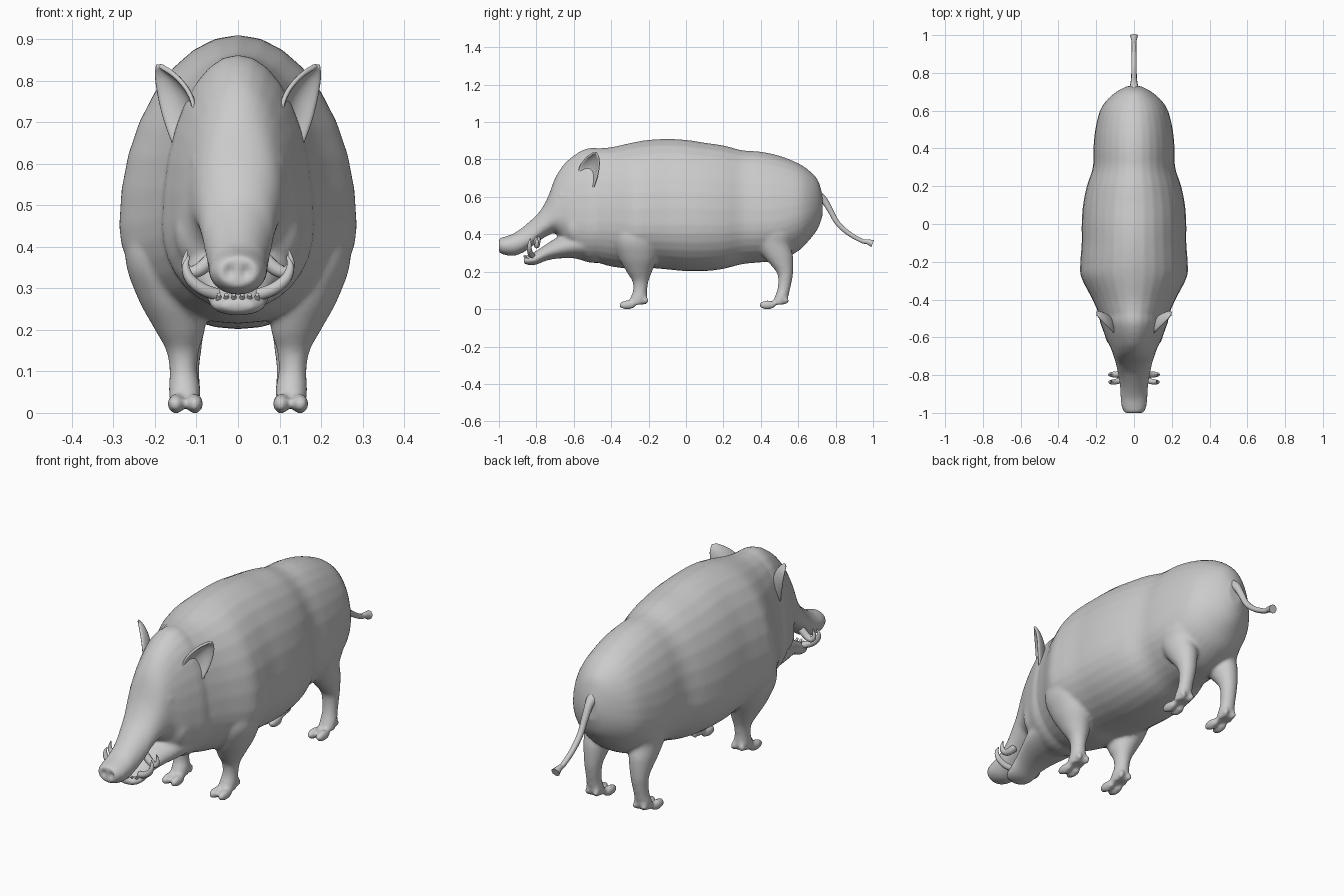
import bpy
import bmesh
import math
from mathutils import Vector

if "Cube" in bpy.data.objects:
    bpy.data.objects.remove(bpy.data.objects["Cube"], do_unlink=True)

# One plain hide colour
hide = bpy.data.materials.new("plain grey")
hide.use_nodes = True
hide.diffuse_color = (0.6, 0.6, 0.6, 1)
hide.node_tree.nodes["Principled BSDF"].inputs["Base Color"].default_value = hide.diffuse_color


def select(objects):
    bpy.ops.object.select_all(action="DESELECT")
    for ob in objects:
        ob.select_set(True)
    bpy.context.view_layer.objects.active = objects[0]


def finish(name, bm):
    bmesh.ops.recalc_face_normals(bm, faces=bm.faces)
    mesh = bpy.data.meshes.new(name)
    bm.to_mesh(mesh)
    bm.free()
    mesh.materials.append(hide)
    mesh.shade_smooth()
    ob = bpy.data.objects.new(name, mesh)
    bpy.context.collection.objects.link(ob)
    return ob


def apply_modifier(ob, kind, **settings):
    mod = ob.modifiers.new(kind.title(), kind)
    for key, value in settings.items():
        setattr(mod, key, value)
    select([ob])
    bpy.ops.object.modifier_apply(modifier=mod.name)


def spline(rows, steps=5):
    """Smooth curve through rows of numbers."""
    result = []
    for i in range(len(rows) - 1):
        a, b, c, d = (rows[max(0, min(len(rows) - 1, i + k))] for k in (-1, 0, 1, 2))
        for s in range(steps):
            t = s / steps
            result.append([q + 0.5 * t * (r - p + t * (2 * p - 5 * q + 4 * r - w
                           + t * (3 * (q - r) + w - p)))
                           for p, q, r, w in zip(a, b, c, d)])
    return result + [list(rows[-1])]


def loft(name, rows, ring, sides=32):
    """Skin closed rings made by ring(row, cosine, sine)."""
    bm = bmesh.new()
    rings = []
    for row in spline(rows):
        angles = [math.tau * k / sides for k in range(sides)]
        rings.append([bm.verts.new(ring(row, math.cos(a), math.sin(a))) for a in angles])
    for lower, upper in zip(rings, rings[1:]):
        for k in range(sides):
            j = (k + 1) % sides
            bm.faces.new((lower[k], lower[j], upper[j], upper[k]))
    bm.faces.new(rings[0])
    bm.faces.new(rings[-1])
    return finish(name, bm)


def trunk_ring(row, c, s):
    y, low, mid, high, half = row
    return (half * c, y, mid + s * (high - mid if s > 0 else mid - low))


def leg_ring(row, c, s):
    z, back, front, inner, outer = row
    return ((inner + outer + c * (outer - inner)) / 2, (back + front + s * (front - back)) / 2, z)


def ball(name, place, size):
    bm = bmesh.new()
    bmesh.ops.create_uvsphere(bm, u_segments=20, v_segments=12, radius=1)
    bmesh.ops.scale(bm, vec=size, verts=bm.verts)
    bmesh.ops.translate(bm, vec=place, verts=bm.verts)
    return finish(name, bm)


def tube(name, rows):
    """Tapered tube through rows of x, y, z, radius."""
    points = spline(rows)
    curve = bpy.data.curves.new(name, "CURVE")
    curve.dimensions = "3D"
    curve.bevel_depth = 1
    curve.bevel_resolution = 3
    curve.use_fill_caps = True
    line = curve.splines.new("POLY")
    line.points.add(len(points) - 1)
    for point, (x, y, z, radius) in zip(line.points, points):
        point.co = (x, y, z, 1)
        point.radius = radius
    curve.materials.append(hide)
    ob = bpy.data.objects.new(name, curve)
    bpy.context.collection.objects.link(ob)
    select([ob])
    bpy.ops.object.convert(target="MESH")
    ob = bpy.context.object
    ob.data.shade_smooth()
    return ob


# Torso: y, bottom, widest height, top, half width
parts = [loft("body", [
    (.73, .5, .55, .61, .035), (.705, .43, .54, .69, .085), (.66, .37, .52, .74, .14),
    (.6, .31, .5, .78, .18), (.5, .26, .47, .82, .205), (.4, .25, .46, .842, .215),
    (.3, .24, .46, .85, .218), (.2, .215, .45, .875, .25), (.1, .203, .45, .89, .27),
    (0, .203, .45, .905, .277), (-.1, .212, .45, .91, .277), (-.2, .22, .45, .905, .284),
    (-.28, .215, .45, .892, .28), (-.4, .228, .46, .866, .22), (-.5, .26, .47, .855, .175),
    (-.58, .3, .48, .81, .14)], trunk_ring)]

# Head, tapering to the snout disc
parts.append(loft("head", [
    (-.4, .25, .45, .85, .18), (-.5, .247, .45, .863, .183), (-.56, .262, .46, .846, .165),
    (-.62, .285, .47, .806, .142), (-.66, .36, .5, .765, .122), (-.7, .405, .49, .7, .108),
    (-.74, .392, .46, .595, .096), (-.78, .368, .43, .525, .088), (-.82, .338, .39, .483, .08),
    (-.87, .303, .36, .44, .073), (-.92, .285, .345, .405, .071), (-.96, .288, .34, .39, .067),
    (-.985, .295, .34, .383, .058), (-1, .305, .34, .376, .048)], trunk_ring))

# Lower jaw, open below the snout
parts.append(loft("lower_jaw", [
    (-.54, .27, .35, .42, .14), (-.62, .272, .34, .41, .125), (-.69, .27, .32, .382, .1),
    (-.75, .258, .3, .345, .08), (-.8, .238, .27, .312, .072), (-.84, .235, .26, .287, .062),
    (-.868, .245, .258, .272, .04)], trunk_ring))

# Legs: z, rear and front y, inner and outer x
front_leg = [
    (.52, -.34, -.16, .12, .25), (.38, -.38, -.14, .1, .272), (.28, -.36, -.15, .08, .243),
    (.2, -.318, -.182, .08, .2), (.15, -.287, -.2, .094, .173), (.1, -.283, -.208, .098, .165),
    (.06, -.298, -.208, .09, .167), (.025, -.315, -.22, .092, .165)]
hind_leg = [
    (.55, .36, .6, .06, .18), (.42, .34, .59, .05, .2), (.35, .37, .56, .055, .192),
    (.28, .415, .573, .06, .182), (.2, .482, .573, .08, .167), (.15, .493, .566, .088, .162),
    (.1, .487, .555, .093, .162), (.06, .472, .545, .09, .167), (.025, .455, .53, .092, .165)]
for place, rows in (("front", front_leg), ("hind", hind_leg)):
    heel = rows[-1][2]
    for side in (-1, 1):
        parts.append(loft(place + "_leg", [
            row[:3] + (side * row[3], side * row[4]) for row in rows], leg_ring))
        for spread in (-1, 1):
            x = side * .127 + spread * .023
            parts.append(ball("toe", (x, heel - .095, .022), (.021, .046, .024)))
            parts.append(ball("dewclaw", (x, heel + .004, .045), (.013, .017, .02)))

# Brow and cheek swellings
for side in (-1, 1):
    parts.append(ball("brow", (side * .08, -.65, .605), (.036, .04, .025)))
    parts.append(ball("cheek", (side * .1, -.58, .44), (.055, .07, .09)))

# Blend everything into one hide
select(parts)
bpy.ops.object.join()
body = bpy.context.object
body.name = "body"
apply_modifier(body, "REMESH", mode="VOXEL", voxel_size=.009)
apply_modifier(body, "SMOOTH", factor=.5, iterations=6)
body.data.shade_smooth()

# Nostrils pressed into the snout disc
for vert in body.data.vertices:
    if vert.co.y < -.985:
        gap = Vector((abs(vert.co.x) - .019, (vert.co.z - .34) * .7)).length
        vert.co.y += .014 * max(0, 1 - gap / .014)

# Tail with a small tuft
tube("tail", [(0, .69, .61, .035), (0, .735, .585, .021), (0, .77, .53, .016),
              (0, .81, .46, .014), (0, .87, .405, .013), (0, .94, .365, .012),
              (0, .97, .36, .014), (0, .998, .35, .021)])


def ear(name, side):
    """Cupped leaf opening forwards and outwards."""
    across, facing = Vector((.6, .8, 0)), Vector((.8, -.6, 0))
    rows = spline([(.118, -.54, .59, .025), (.13, -.535, .65, .05), (.142, -.527, .71, .066),
                   (.155, -.517, .765, .066), (.175, -.502, .81, .043), (.194, -.488, .838, .006)], 3)
    bm = bmesh.new()
    grid = []
    for x, y, z, half in rows:
        line = []
        for k in range(-4, 5):
            u = k / 4
            co = Vector((x, y, z)) + across * half * u - facing * half * .5 * (1 - u * u)
            line.append(bm.verts.new((side * co.x, co.y, co.z)))
        grid.append(line)
    for low, high in zip(grid, grid[1:]):
        for k in range(8):
            bm.faces.new((low[k], low[k + 1], high[k + 1], high[k]))
    ob = finish(name, bm)
    apply_modifier(ob, "SOLIDIFY", thickness=.012, offset=0)
    apply_modifier(ob, "SUBSURF", levels=1)
    ob.data.shade_smooth()


# Ears, eyes, tusks and front teeth on both sides
for side, word in ((1, "left"), (-1, "right")):
    ear(word + "_ear", side)
    ball(word + "_eye", (side * .1, -.662, .575), (.014, .016, .011))
    tube(word + "_lower_tusk", [
        (side * .05, -.82, .285, .015), (side * .085, -.832, .298, .015),
        (side * .115, -.837, .322, .013), (side * .126, -.836, .352, .009),
        (side * .118, -.832, .378, .002)])
    tube(word + "_upper_tusk", [
        (side * .06, -.795, .375, .018), (side * .09, -.797, .347, .017),
        (side * .115, -.797, .34, .014), (side * .128, -.797, .36, .009),
        (side * .122, -.797, .393, .002)])
    for k in range(3):
        x = side * (.01 + .018 * k)
        tube(word + "_tooth", [(x, -.84 + .006 * k, .262, .009),
                               (x, -.868 + .008 * k, .285, .005)])
